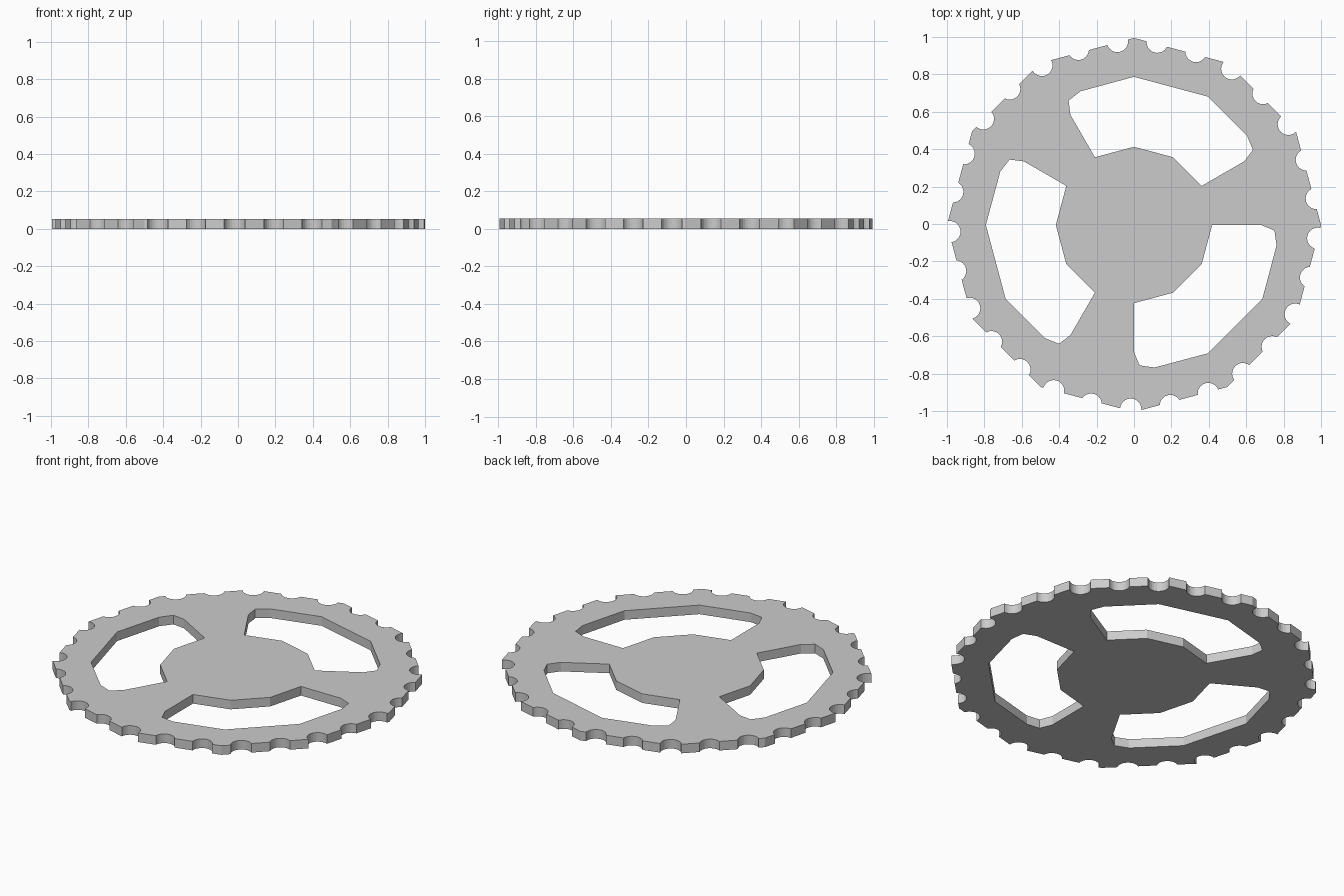
import bpy, bmesh
from math import sin, cos, radians, tau

if "Cube" in bpy.data.objects:
    bpy.data.objects.remove(bpy.data.objects["Cube"])

T = 0.054          # plate thickness
NOTCHES = 29


def ring(r, n, cx=0, cy=0, start=0):
    return [(cx + r * cos(start + tau * i / n), cy + r * sin(start + tau * i / n)) for i in range(n)]


def prisms(name, outlines, z0, z1):
    """One object holding an upright prism for each outline."""
    bm = bmesh.new()
    for pts in outlines:
        face = bm.faces.new([bm.verts.new((x, y, z0)) for x, y in pts])
        ext = bmesh.ops.extrude_face_region(bm, geom=[face])
        top = [v for v in ext["geom"] if isinstance(v, bmesh.types.BMVert)]
        bmesh.ops.translate(bm, vec=(0, 0, z1 - z0), verts=top)
    bmesh.ops.recalc_face_normals(bm, faces=bm.faces)
    me = bpy.data.meshes.new(name)
    bm.to_mesh(me)
    bm.free()
    ob = bpy.data.objects.new(name, me)
    bpy.context.collection.objects.link(ob)
    return ob


def rotate(pts, a):
    return [(x * cos(a) - y * sin(a), x * sin(a) + y * cos(a)) for x, y in pts]


# Twelve-sided plate
plate = prisms("sprocket_plate", [ring(1, 12)], 0, T)

# Chain notches around the rim
step = tau / NOTCHES
notches = prisms("notch_cutter", [
    ring(0.057, 24, 0.985 * cos((i + 2 / 3) * step), 0.985 * sin((i + 2 / 3) * step))
    for i in range(NOTCHES)], -0.1, T + 0.1)

# Three windows with clipped outer corners
window = [(0.418, 0), (0.68, 0), (0.751, -0.03), (0.762, -0.11), (0.686, -0.396),
          (0.396, -0.686), (0.11, -0.762), (0.03, -0.751), (0, -0.68), (0, -0.418),
          (0.209, -0.362), (0.362, -0.209)]
windows = prisms("window_cutter", [rotate(window, i * tau / 3) for i in range(3)], -0.1, T + 0.1)

for cutter in (notches, windows):
    mod = plate.modifiers.new("cut", 'BOOLEAN')
    mod.operation = 'DIFFERENCE'
    mod.solver = 'EXACT'
    mod.object = cutter

# Bake the cuts, drop the cutters and centre the plate
dg = bpy.context.evaluated_depsgraph_get()
mesh = bpy.data.meshes.new_from_object(plate.evaluated_get(dg))
plate.modifiers.clear()
plate.data = mesh
for cutter in (notches, windows):
    bpy.data.objects.remove(cutter)
ys = [v.co.y for v in mesh.vertices]
for v in mesh.vertices:
    v.co.y -= (min(ys) + max(ys)) / 2
